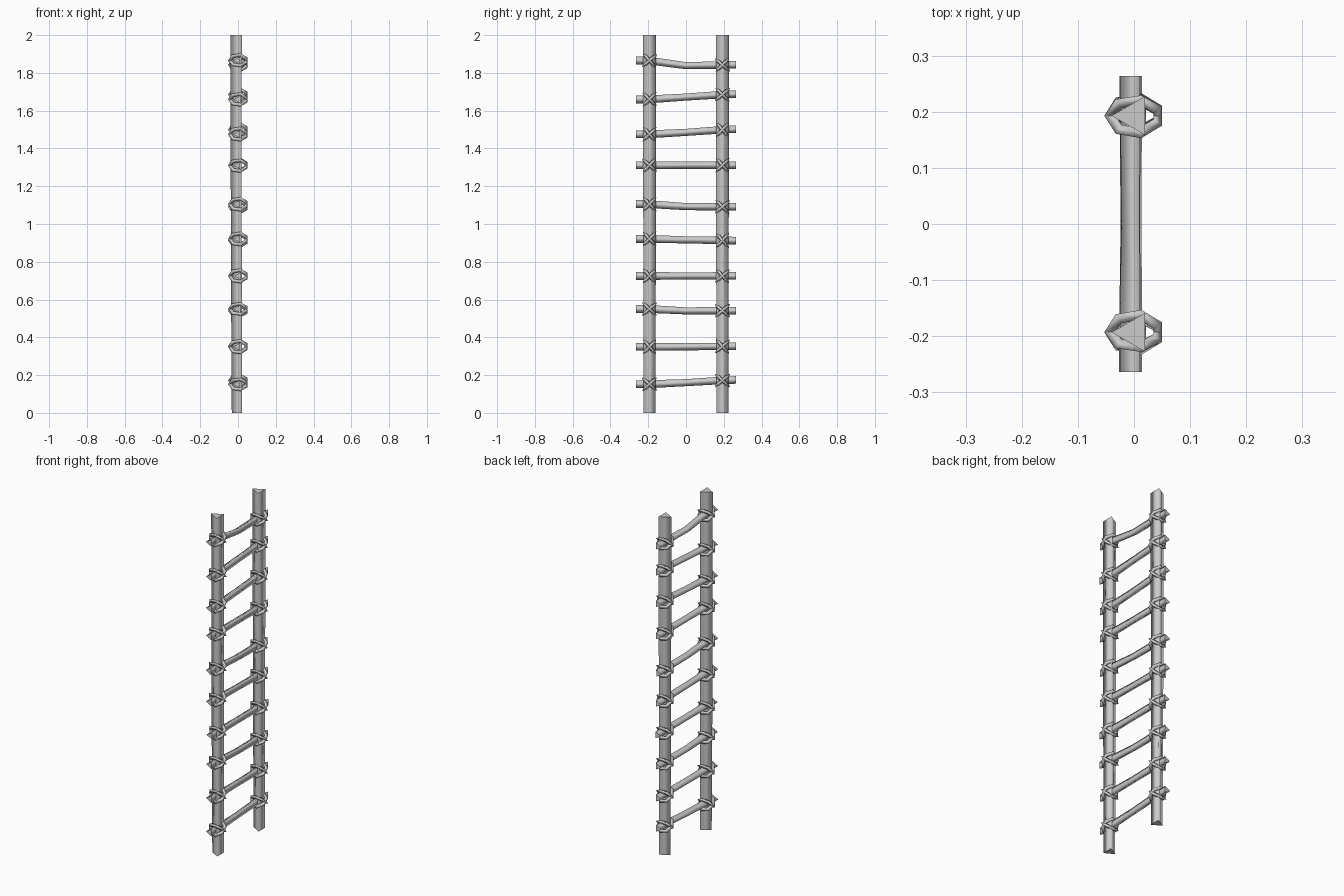
import bpy, bmesh, random
from math import cos, sin, pi, radians
from mathutils import Vector

if "Cube" in bpy.data.objects:
    bpy.data.objects.remove(bpy.data.objects["Cube"])

random.seed(4)


def sweep(bm, rings, closed=False):
    """Skin a list of point rings; cap the ends unless the path is closed."""
    loops = [[bm.verts.new(p) for p in ring] for ring in rings]
    n, count = len(rings[0]), len(rings)
    for i in range(count if closed else count - 1):
        a, b = loops[i], loops[(i + 1) % count]
        for j in range(n):
            k = (j + 1) % n
            bm.faces.new((a[j], a[k], b[k], b[j])).smooth = True
    if not closed:
        bm.faces.new(loops[0])
        bm.faces.new(loops[-1])


def finish(name, bm):
    bmesh.ops.recalc_face_normals(bm, faces=bm.faces[:])
    mesh = bpy.data.meshes.new(name)
    bm.to_mesh(mesh)
    bm.free()
    obj = bpy.data.objects.new(name, mesh)
    bpy.context.collection.objects.link(obj)
    return obj


def tri(centre, r, u, v):
    """Three-sided ring with one corner pointing along -u."""
    return [centre + r * (cos(a) * u + sin(a) * v)
            for a in (pi / 3, pi, 5 * pi / 3)]


X, Y, Z = Vector((1, 0, 0)), Vector((0, 1, 0)), Vector((0, 0, 1))
RAIL_Y = 0.193

# Side rails: slightly tapered three-sided poles
for side, label in ((-1, "left"), (1, "right")):
    bm = bmesh.new()
    path = [(0.003, 0.0, 0.0, 0.036), (0.001, 0.0, 0.7, 0.038),
            (0.0, 0.0, 1.4, 0.039), (0.0, 0.0, 2.0, 0.040)]
    sweep(bm, [tri(Vector((x, side * RAIL_Y + y, z)), r, X, Y)
               for x, y, z, r in path])
    finish(label + "_rail", bm)

# Rung heights: left end, middle, right end
RUNGS = [(0.152, 0.160, 0.172), (0.350, 0.350, 0.352), (0.550, 0.540, 0.541),
         (0.725, 0.725, 0.725), (0.921, 0.916, 0.913), (1.105, 1.092, 1.091),
         (1.311, 1.311, 1.311), (1.475, 1.485, 1.499), (1.660, 1.672, 1.685),
         (1.865, 1.838, 1.842)]


def lashing(bm, centre):
    """Two crossed rope loops tied diagonally round a joint."""
    segments, radius, rope = 7, 0.043, 0.011
    for sign in (-1, 1):
        angle = sign * radians(45 + random.uniform(-5, 5))
        along = cos(angle) * Y + sin(angle) * Z
        across = X.cross(along)
        rings = []
        for i in range(segments):
            a = pi + 2 * pi * i / segments
            out = cos(a) * X + sin(a) * along
            rings.append(tri(centre + radius * out, rope, -out, across))
        sweep(bm, rings, closed=True)


for i, (z0, z1, z2) in enumerate(RUNGS, 1):
    dx = random.uniform(-0.003, 0.003)
    # Rung: slightly bent three-sided stick
    bm = bmesh.new()
    path = [(-0.264, z0, 0.024), (-RAIL_Y, z0, 0.024), (0, z1, 0.0215),
            (RAIL_Y, z2, 0.023), (0.264, z2 + (z2 - z1) * 0.2, 0.023)]
    sweep(bm, [tri(Vector((dx, y, z)), r, X, Z) for y, z, r in path])
    finish("rung_%d" % i, bm)
    # Rope lashings at both ends
    for y, z, label in ((-RAIL_Y, z0, "left"), (RAIL_Y, z2, "right")):
        bm = bmesh.new()
        lashing(bm, Vector((0.001, y, z)))
        finish("%s_lashing_%d" % (label, i), bm)
